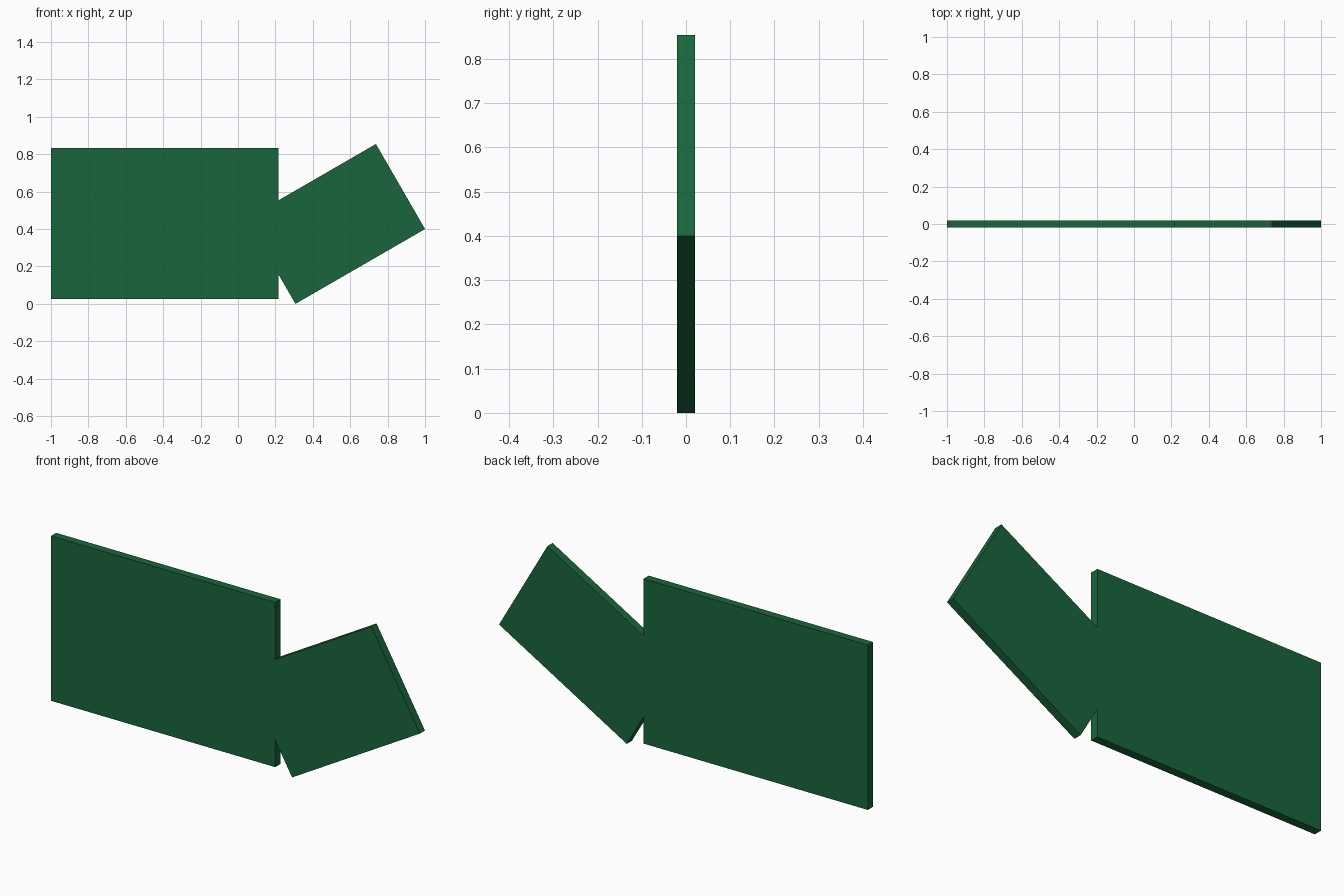
import bpy, bmesh
from math import sin, cos, tan, radians

if "Cube" in bpy.data.objects:
    bpy.data.objects.remove(bpy.data.objects["Cube"])

THICK = 0.04
LEFT, EDGE, LOW, HIGH = -1.0, 0.216, 0.026, 0.834   # upright panel
ANGLE, LENGTH, WIDTH = radians(30), 0.80, 0.525     # tilted panel

# Corners of the tilted panel
tip = (1.0, LENGTH * sin(ANGLE))
bottom = (tip[0] - LENGTH * cos(ANGLE), 0.0)
top = (tip[0] - WIDTH * sin(ANGLE), tip[1] + WIDTH * cos(ANGLE))

# Points where the tilted panel meets the upright panel's edge
join_low = (EDGE, (bottom[0] - EDGE) / tan(ANGLE))
join_high = (EDGE, top[1] - (top[0] - EDGE) * tan(ANGLE))

# Joined outline, extruded to a thin plate
outline = [(LEFT, LOW), (EDGE, LOW), join_low, bottom, tip, top,
           join_high, (EDGE, HIGH), (LEFT, HIGH)]
bm = bmesh.new()
face = bm.faces.new([bm.verts.new((x, -THICK / 2, z)) for x, z in outline])
ext = bmesh.ops.extrude_face_region(bm, geom=[face], use_keep_orig=True)
bmesh.ops.translate(bm, vec=(0, THICK, 0),
                    verts=[g for g in ext["geom"] if isinstance(g, bmesh.types.BMVert)])
bmesh.ops.recalc_face_normals(bm, faces=bm.faces)
bmesh.ops.triangulate(bm, faces=[f for f in bm.faces if len(f.verts) > 4])
mesh = bpy.data.meshes.new("joined_panels")
bm.to_mesh(mesh)
bm.free()

# Dark green finish
green = bpy.data.materials.new("dark_green")
green.diffuse_color = (0.01, 0.13, 0.045, 1)
green.use_nodes = True
green.node_tree.nodes["Principled BSDF"].inputs["Base Color"].default_value = green.diffuse_color
mesh.materials.append(green)
plate = bpy.data.objects.new("joined_panels", mesh)
bpy.context.collection.objects.link(plate)
